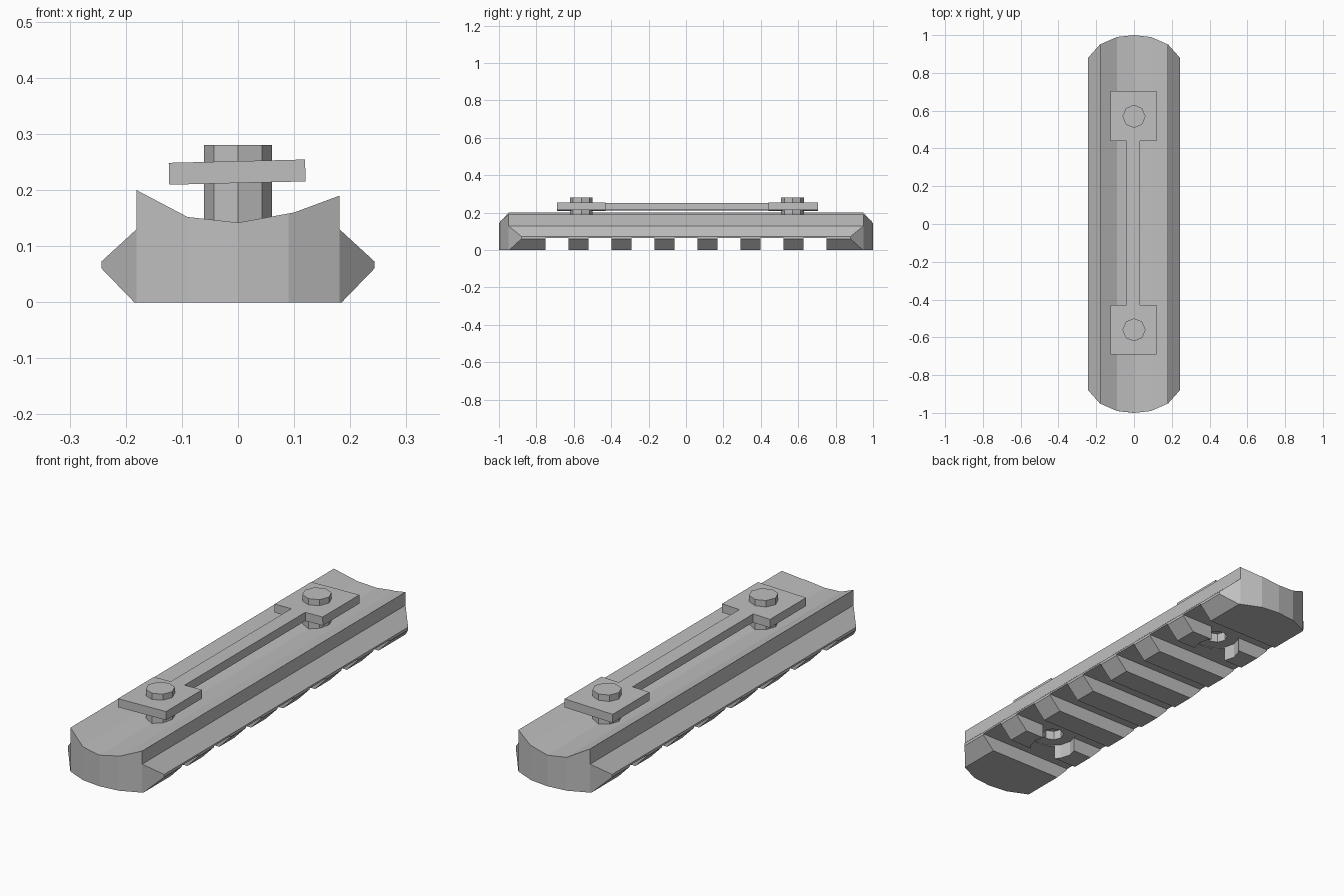
import bpy, bmesh
from math import radians
from mathutils import Vector, Matrix

cube = bpy.data.objects.get("Cube")
if cube:
    bpy.data.objects.remove(cube, do_unlink=True)

grey = bpy.data.materials.new("mid_grey")
grey.use_nodes = True
colour = (0.52, 0.52, 0.52, 1)
grey.diffuse_color = colour
grey.node_tree.nodes["Principled BSDF"].inputs["Base Color"].default_value = colour


def finish(name, bm):
    bmesh.ops.recalc_face_normals(bm, faces=bm.faces)
    mesh = bpy.data.meshes.new(name)
    bm.to_mesh(mesh)
    bm.free()
    obj = bpy.data.objects.new(name, mesh)
    mesh.materials.append(grey)
    bpy.context.collection.objects.link(obj)
    return obj


def extrude(bm, points, offset):
    face = bm.faces.new([bm.verts.new(p) for p in points])
    new = bmesh.ops.extrude_face_region(bm, geom=[face])["geom"]
    bmesh.ops.translate(bm, vec=offset, verts=[v for v in new if isinstance(v, bmesh.types.BMVert)])


def cylinder(bm, y, radius, z0, z1, sides=8):
    bmesh.ops.create_cone(bm, cap_ends=True, segments=sides, radius1=radius, radius2=radius,
                          depth=z1 - z0, matrix=Matrix.Translation((0, y, (z0 + z1) / 2)))


# Rail body: cross-section swept along y
section = [(-0.185, 0), (0.185, 0), (0.243, 0.06), (0.243, 0.073), (0.181, 0.13),
           (0.181, 0.19), (0.1, 0.16), (0, 0.142), (-0.09, 0.152), (-0.181, 0.2),
           (-0.181, 0.13), (-0.243, 0.073), (-0.243, 0.06)]
bm = bmesh.new()
extrude(bm, [(x, -1.1, z) for x, z in section], (0, 2.2, 0))

# Rounded ends: trim by each facet of the end outline
outline = [(0, 1), (0.09, 0.99), (0.181, 0.95), (0.243, 0.88)]
for (xa, ya), (xb, yb) in zip(outline, outline[1:]):
    for sx in (-1, 1):
        for sy in (-1, 1):
            cut = bmesh.ops.bisect_plane(
                bm, geom=bm.verts[:] + bm.edges[:] + bm.faces[:],
                plane_co=(sx * xa, sy * ya, 0),
                plane_no=(sx * (ya - yb), sy * (xb - xa), 0), clear_outer=True)
            edges = [e for e in cut["geom_cut"] if isinstance(e, bmesh.types.BMEdge)]
            bmesh.ops.contextual_create(bm, geom=edges)
rail = finish("rail_body", bm)

# Cutters: cross slots, bolt counterbores and bolt holes
bolt_y = (0.57, -0.56)
slots, bores, holes = bmesh.new(), bmesh.new(), bmesh.new()
for i in range(-3, 4):
    bmesh.ops.create_cube(slots, size=1, matrix=Matrix.Translation((0, i * 0.23, 0.015))
                          @ Matrix.Diagonal((0.8, 0.122, 0.1, 1)))
for y in bolt_y:
    cylinder(bores, y, 0.1, -0.05, 0.068, 12)
    cylinder(holes, y, 0.048, -0.05, 0.125)
for name, cutter_bm in (("slot", slots), ("bore", bores), ("hole", holes)):
    cutter = finish(name + "_cutter", cutter_bm)
    cutter.hide_render = True
    mod = rail.modifiers.new(name, "BOOLEAN")
    mod.operation, mod.solver, mod.object = "DIFFERENCE", "EXACT", cutter
    bpy.context.view_layer.objects.active = rail
    bpy.ops.object.modifier_apply(modifier=name)
    bpy.data.objects.remove(cutter, do_unlink=True)

# Clamp plate: two square pads joined by a thin bar, tilted slightly
left, right, bar_l, bar_r = -0.123, 0.12, -0.038, 0.032
plan = [(left, -0.69), (right, -0.69), (right, -0.43), (bar_r, -0.43),
        (bar_r, 0.44), (right, 0.44), (right, 0.705), (left, 0.705),
        (left, 0.44), (bar_l, 0.44), (bar_l, -0.43), (left, -0.43)]
bm = bmesh.new()
extrude(bm, [(x, y, -0.0195) for x, y in plan], (0, 0, 0.039))
plate = finish("clamp_plate", bm)
plate.location.z = 0.232
plate.rotation_euler.y = radians(-1.4)

# Octagonal bolts
for name, y in zip(("back_bolt", "front_bolt"), bolt_y):
    bm = bmesh.new()
    cylinder(bm, y, 0.061, 0.11, 0.28)
    finish(name, bm)
